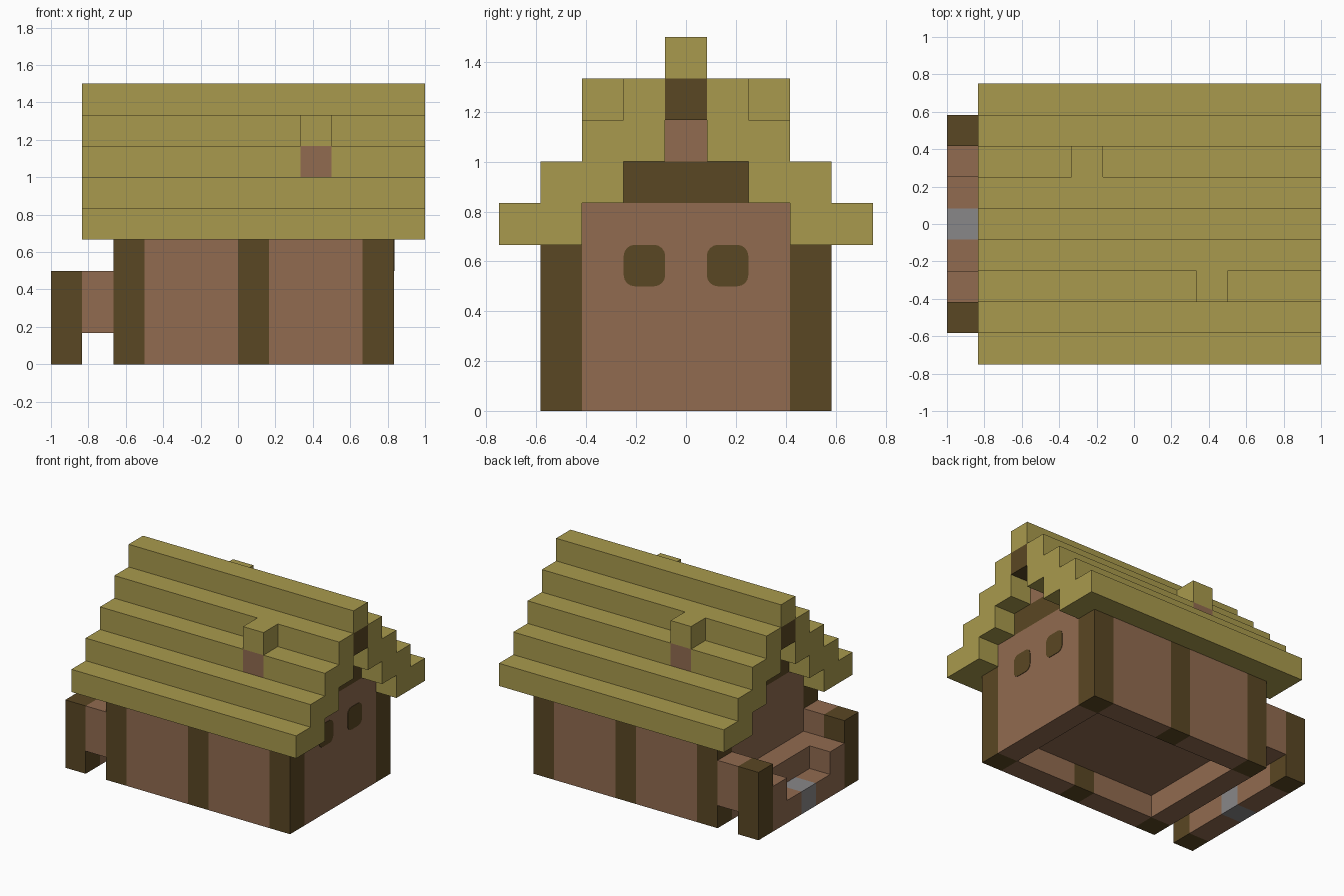
import bpy
import bmesh
from mathutils import Vector

U = 1 / 6  # one block of the building grid

default = bpy.data.objects.get("Cube")
if default:
    bpy.data.objects.remove(default, do_unlink=True)


def material(name, rgb):
    m = bpy.data.materials.new(name)
    m.use_nodes = True
    m.diffuse_color = (*rgb, 1)
    m.node_tree.nodes["Principled BSDF"].inputs["Base Color"].default_value = (*rgb, 1)
    return m


THATCH = material("straw_thatch", (0.397, 0.323, 0.074))
PLANK = material("brown_planks", (0.283, 0.147, 0.080))
TIMBER = material("dark_timber", (0.102, 0.063, 0.017))
STONE = material("grey_stone", (0.25, 0.242, 0.246))


def finish(name, bm, *mats):
    bmesh.ops.recalc_face_normals(bm, faces=bm.faces)
    bmesh.ops.scale(bm, vec=(U, U, U), verts=bm.verts)
    mesh = bpy.data.meshes.new(name)
    bm.to_mesh(mesh)
    bm.free()
    for m in mats:
        mesh.materials.append(m)
    obj = bpy.data.objects.new(name, mesh)
    bpy.context.scene.collection.objects.link(obj)
    return obj


def box(name, mat, x, y, z):
    """Box from (min, max) pairs measured in blocks."""
    bm = bmesh.new()
    bmesh.ops.create_cube(bm, size=1)
    for v in bm.verts:
        v.co = [sum(r) / 2 + c * abs(r[1] - r[0]) for r, c in zip((x, y, z), v.co)]
    return finish(name, bm, mat)


def span(side, a, b):
    """Range on the left or right of the centre line."""
    return tuple(sorted((side * a, side * b)))


SIDES = ((-1, "front"), (1, "back"))

# Long walls with their posts
for s, label in SIDES:
    row = span(s, 2.5, 3.5)
    for i, x in enumerate((-4, 0, 4)):
        box(f"{label}_post_{i}", TIMBER, (x, x + 1), row, (0, 4))
    for i, x in enumerate((-3, 1)):
        box(f"{label}_wall_{i}", PLANK, (x, x + 3), row, (0, 4))

# Gable end walls
for x, label in ((-4, "right"), (4, "left")):
    ends = (x, x + 1)
    box(f"{label}_end_wall", PLANK, ends, (-2.5, 2.5), (0, 5))
    box(f"{label}_gable_beam", TIMBER, ends, (-1.5, 1.5), (5, 6))
    box(f"{label}_gable_top", PLANK, ends, (-0.5, 0.5), (6, 7))
box("house_floor", PLANK, (-3, 4), (-2.5, 2.5), (1, 2))

# Rounded windows on the left gable
for s, label in SIDES:
    win = box(f"{label}_round_window", TIMBER, (5, 5.02), span(s, 0.5, 1.5), (3, 4))
    bm = bmesh.new()
    bm.from_mesh(win.data)
    corners = [e for e in bm.edges
               if abs((e.verts[0].co - e.verts[1].co).normalized().x) > 0.9]
    bmesh.ops.bevel(bm, geom=corners, offset=0.045, segments=4,
                    profile=0.5, affect='EDGES')
    bm.to_mesh(win.data)
    bm.free()

# Stepped roof slopes, each with a dormer
STEPS = ((2.5, 4), (4.5, 4), (4.5, 5), (3.5, 5), (3.5, 6), (2.5, 6), (2.5, 7),
         (1.5, 7), (1.5, 8), (0.5, 8), (0.5, 6), (1.5, 6), (1.5, 5), (2.5, 5))
for (s, label), dx in zip(SIDES, (2, -2)):
    bm = bmesh.new()
    face = bm.faces.new([bm.verts.new((-5, s * y, z)) for y, z in STEPS])
    new = bmesh.ops.extrude_face_region(bm, geom=[face])["geom"]
    bmesh.ops.translate(bm, vec=(11, 0, 0),
                        verts=[g for g in new if isinstance(g, bmesh.types.BMVert)])
    # Cut the riser at the dormer sides and colour the panel between
    for x in (dx, dx + 1):
        riser = [f for f in bm.faces if abs(f.calc_center_median().z - 6.5) < 0.1
                 and abs(f.calc_center_median().y - s * 2.5) < 0.1]
        geom = riser + list({e for f in riser for e in f.edges})
        geom += list({v for f in riser for v in f.verts})
        bmesh.ops.bisect_plane(bm, geom=geom, plane_co=Vector((x, 0, 0)),
                               plane_no=Vector((1, 0, 0)))
    for f in bm.faces:
        c = f.calc_center_median()
        if (c - Vector((dx + 0.5, s * 2.5, 6.5))).length < 0.1:
            f.material_index = 1
    finish(f"{label}_roof_slope", bm, THATCH, PLANK)
    box(f"{label}_dormer_roof", THATCH, (dx, dx + 1), span(s, 1.5, 2.5), (7, 8))

# Ridge
box("ridge_beam", TIMBER, (-5, 6), (-0.5, 0.5), (7, 8))
box("ridge_thatch", THATCH, (-5, 6), (-0.5, 0.5), (8, 9))

# Porch on the right end
box("porch_floor", PLANK, (-5, -4), (-2.5, 2.5), (1, 2))
box("porch_step", STONE, (-6, -5), (-0.5, 0.5), (0, 1))
for s, label in SIDES:
    box(f"{label}_porch_rail", PLANK, (-5, -4), span(s, 2.5, 3.5), (1, 3))
    box(f"{label}_porch_post", TIMBER, (-6, -5), span(s, 2.5, 3.5), (0, 3))
    box(f"{label}_porch_wall", PLANK, (-6, -5), span(s, 1.5, 2.5), (0, 2))
    box(f"{label}_porch_sill", PLANK, (-6, -5), span(s, 0.5, 1.5), (0, 1))
